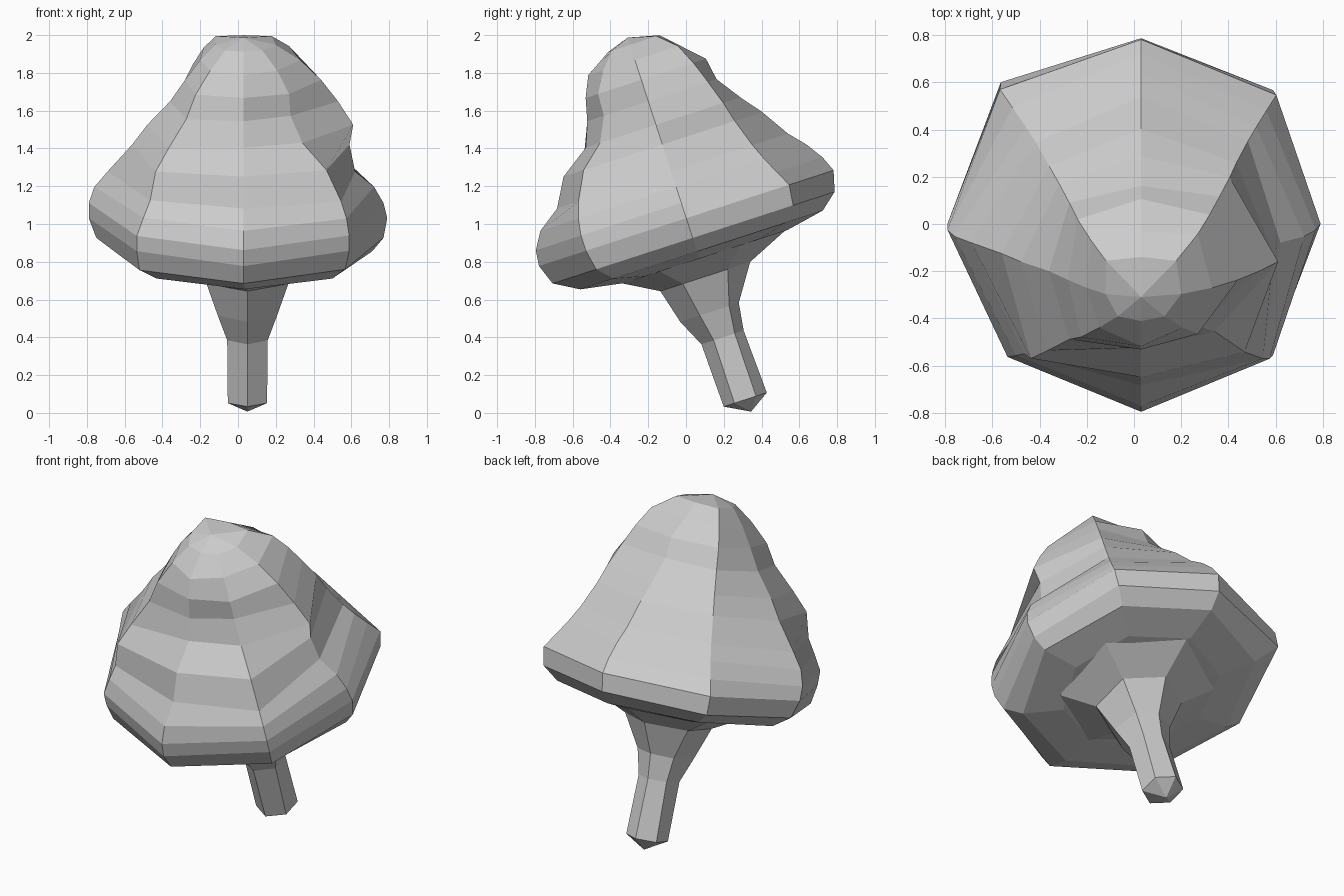
import bpy, bmesh, math
from mathutils import Vector

if "Cube" in bpy.data.objects:
    bpy.data.objects.remove(bpy.data.objects["Cube"])

C, S = 0.951, 0.309          # lean of the whole model (18 degrees)
AXIS = 0.32                  # axis position in the leaning frame


def place(x, out, h):
    """Leaning frame -> world: out runs to the back, h along the trunk."""
    v = AXIS + out
    return Vector((x, C * v - S * h, S * v + C * h))


def loft(name, rings, bottom, top):
    """Skin closed rings of points and close the ends with fans."""
    bm = bmesh.new()
    rows = [[bm.verts.new(p) for p in ring] for ring in rings]
    n = len(rows[0])
    for a, b in zip(rows, rows[1:]):
        for i in range(n):
            j = (i + 1) % n
            bm.faces.new((a[i], a[j], b[j], b[i]))
    for row, tip in ((rows[0], bottom), (rows[-1], top)):
        v = bm.verts.new(tip)
        for i in range(n):
            bm.faces.new((row[i], row[(i + 1) % n], v))
    bmesh.ops.recalc_face_normals(bm, faces=bm.faces)
    me = bpy.data.meshes.new(name)
    bm.to_mesh(me)
    bm.free()
    ob = bpy.data.objects.new(name, me)
    bpy.context.collection.objects.link(ob)
    return ob


def ring(h, radii, cx):
    n = len(radii)
    pts = []
    for i, r in enumerate(radii):
        a = 2 * math.pi * i / n
        pts.append(place(cx + r * math.sin(a), -r * math.cos(a), h))
    return pts


def blend_ring(h, front, back, cx, n):
    """Ring whose radius eases from the front value to the back value."""
    return ring(h, [front + (back - front) * (1 - math.cos(2 * math.pi * k / n)) / 2
                    for k in range(n)], cx)


# Crown: eight ribs, each a radius profile along the leaning axis
heights = [0.87, 0.98, 1.065, 1.155, 1.24, 1.39, 1.50, 1.63, 1.75, 1.86, 1.945]
ribs = [
    [.78, .82, .81, .755, .635, .55, .39, .34, .31, .26, .12],  # front
    [.76, .79, .79, .77, .73, .62, .44, .35, .34, .25, .14],    # front right
    [.74, .76, .74, .69, .59, .56, .58, .50, .41, .30, .17],    # right
    [.79, .81, .75, .69, .64, .57, .53, .47, .41, .34, .21],    # back right
    [.79, .82, .785, .725, .65, .556, .47, .38, .36, .25, .165],  # back
    [.84, .845, .77, .69, .63, .55, .49, .43, .38, .30, .21],   # back left
    [.78, .82, .82, .79, .72, .59, .51, .39, .31, .23, .15],    # left
    [.78, .80, .80, .75, .70, .66, .56, .43, .36, .25, .14],    # front left
]
rings = [blend_ring(0.755, .42, .49, 0.035, 8), blend_ring(0.795, .65, .70, 0.035, 8)]
rings += [ring(h, [rib[k] for rib in ribs], 0.03) for k, h in enumerate(heights)]
loft("crown", rings, place(0.04, 0, 0.74), place(0.03, 0.0, 1.985))

# Trunk: six sides, flares into the underside of the crown, pointed foot
trunk = [(-0.03, .12, .12), (0.32, .13, .105), (0.468, .20, .126),
         (0.655, .25, .25), (0.757, .43, .48)]
rings = [blend_ring(h, f, b, 0.05, 6) for h, f, b in trunk]
loft("trunk", rings, place(0.05, 0.01, -0.10), place(0.04, 0, 0.757))
